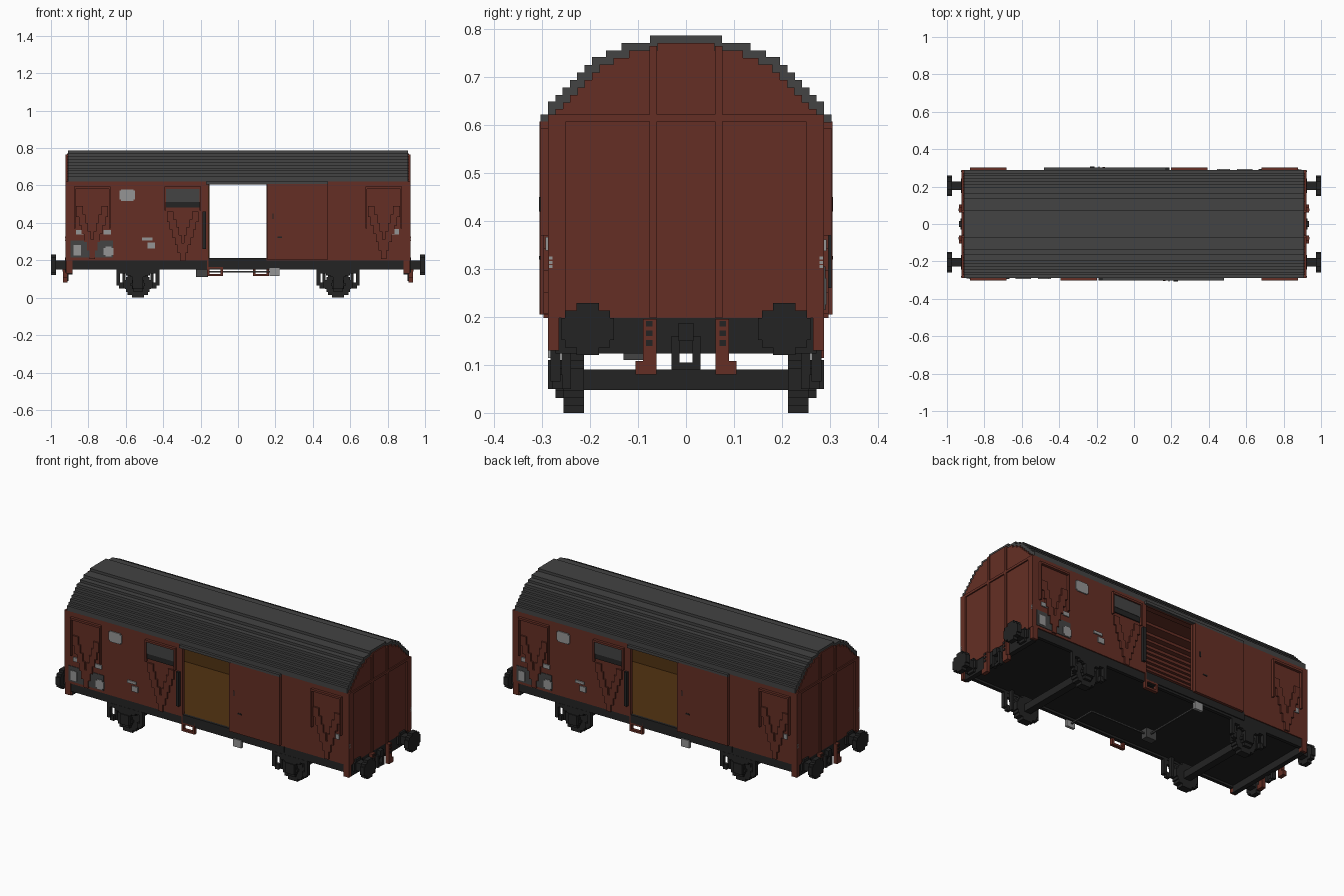
import bpy, bmesh, math

if "Cube" in bpy.data.objects:
    bpy.data.objects.remove(bpy.data.objects["Cube"], do_unlink=True)

V = 1 / 64            # size of one block
SIDE = 18.4 * V       # side wall plane
OUT = SIDE + V        # raised side parts


def material(name, r, g, b):
    m = bpy.data.materials.new(name)
    m.use_nodes = True
    m.diffuse_color = (r, g, b, 1)
    m.node_tree.nodes["Principled BSDF"].inputs["Base Color"].default_value = (r, g, b, 1)
    return m


RED = material("oxide red", .130, .028, .018)
GREY = material("roof grey", .056, .056, .056)
DARK = material("frame black", .017, .017, .017)
LIGHT = material("light grey", .30, .30, .30)
WOOD = material("wood", .085, .033, .006)


def finish(name, bm, mat):
    bmesh.ops.recalc_face_normals(bm, faces=bm.faces)
    me = bpy.data.meshes.new(name)
    bm.to_mesh(me)
    bm.free()
    me.materials.append(mat)
    ob = bpy.data.objects.new(name, me)
    bpy.context.collection.objects.link(ob)
    return ob


def part(name, mat, boxes, copies="turn"):
    """Boxes (x0,x1,y0,y1,z0,z1), repeated by a half turn or in all four corners."""
    signs = {"one": [(1, 1)], "turn": [(1, 1), (-1, -1)], "ends": [(1, 1), (-1, 1)],
             "four": [(1, 1), (-1, 1), (1, -1), (-1, -1)]}[copies]
    bm = bmesh.new()
    for x0, x1, y0, y1, z0, z1 in boxes:
        for sx, sy in signs:
            vs = bmesh.ops.create_cube(bm, size=1)["verts"]
            for v in vs:
                v.co.x = sx * (x1 if v.co.x > 0 else x0)
                v.co.y = sy * (y1 if v.co.y > 0 else y0)
                v.co.z = z1 if v.co.z > 0 else z0
    return finish(name, bm, mat)


def rows(rad):
    """Half width and height of each block row of a stepped disc."""
    n = round(rad / V * 2)
    for k in range(n):
        z = (k - n / 2 + .5) * V
        w = max(1.5, round(math.sqrt(rad * rad - z * z) / V * 2 - .2) / 2) * V
        yield w, z - V / 2, z + V / 2


def wheel_disc(cx, cz, rad, y0, y1):
    return [(cx - w, cx + w, y0, y1, cz + a, cz + b) for w, a, b in rows(rad)]


def buffer_disc(cy, cz, rad, x0, x1):
    return [(x0, x1, cy - w, cy + w, cz + a, cz + b) for w, a, b in rows(rad)]


# Stepped roof arch: half width and top of each step, from the crown down
HALF = [.075, .135, .167, .196, .212, .227, .242, .258, .272, SIDE]
TOPS = [.787, .772, .756, .742, .726, .710, .694, .679, .663, .650]


def arch(inset, foot):
    """Stepped outline from the left eave over the crown to the right eave."""
    right = []
    for w, z in zip(HALF, TOPS):
        right += [(w - inset, z - inset)]
        nxt = TOPS.index(z) + 1
        right += [(w - inset, TOPS[nxt] - inset if nxt < len(TOPS) else foot)]
    return [(-y, z) for y, z in reversed(right)] + right


def prism(name, mat, outline, x0, x1):
    bm = bmesh.new()
    f = bm.faces.new([bm.verts.new((x0, y, z)) for y, z in outline])
    ext = bmesh.ops.extrude_face_region(bm, geom=[f])["geom"]
    bmesh.ops.translate(bm, vec=(x1 - x0, 0, 0),
                        verts=[g for g in ext if isinstance(g, bmesh.types.BMVert)])
    return finish(name, bm, mat)


# Roof, ceiling and end walls
prism("roof", GREY, arch(0, .62) + arch(V, .62)[::-1], -.908, .908)
prism("ceiling", RED, arch(V, .615) + arch(V * 1.4, .615)[::-1], -.9, .9)
for label, x0, x1 in (("left", .895, .915), ("right", -.915, -.895)):
    prism(label + "_end_wall", RED, arch(V, .198), x0, x1)
part("end_ribs", RED, [(.91, .922, .061, .076, .198, .765),
                       (.91, .922, .25, SIDE, .198, .622)], "four")
part("end_crossbars", RED, [(.91, .922, -SIDE, SIDE, .608, .622)], "ends")

# Side walls with a doorway, written for the front and turned for the back
part("side_walls", RED, [(-.92, -.157, -SIDE, -SIDE + V, .2, .622),
                         (.152, .92, -SIDE, -SIDE + V, .2, .622),
                         (-.157, .152, -SIDE, -SIDE + V, .608, .622)])
part("sliding_doors", RED, [(.155, .482, -OUT, -SIDE, .205, .608),
                            (.155, .168, -OUT - .002, -SIDE, .205, .608)])
part("door_linings", WOOD, [(.155, .56, -SIDE + V, -SIDE + V + .005, .21, .61)])
part("door_rails", GREY, [(-.17, .482, -OUT, -SIDE, .606, .622)])
part("door_handles", DARK, [(-.19, -.172, -OUT, -SIDE, .26, .46)])
part("door_latches", DARK, [(.185, .191, -OUT - .003, -OUT, .42, .45),
                            (.21, .235, -OUT - .003, -OUT, .32, .327)])
part("floor", WOOD, [(-.9, .9, -.272, .272, .2, .212)], "one")


# Stepped V braces below the ventilation panels
def brace(cx, top, foot, half):
    out = []
    steps = 6
    h = (top - foot) / steps
    for i in range(steps):
        w = half * (1 - i / steps)
        z = top - i * h
        for s in (-1, 1):
            a, b = sorted((cx + s * w, cx + s * max(0, w - .036)))
            out.append((a, b, -SIDE - V * .6, -SIDE, z - h * 1.3, z))
    return out


part("v_braces", RED, brace(-.78, .49, .22, .085) + brace(.78, .49, .22, .085)
     + brace(-.295, .46, .21, .085))
part("panel_frames", RED, [
    b for c, z in ((-.78, .49), (.78, .49), (-.295, .585)) for b in (
        (c - .098, c + .098, -OUT, -SIDE, .582, .594),
        (c - .098, c - .09, -OUT, -SIDE, z - .12, .594),
        (c + .09, c + .098, -OUT, -SIDE, z - .12, .594))])
part("vent_flaps", GREY, [(-.388, -.202, -SIDE - .008, -SIDE, .512, .582)])
part("vent_slots", DARK, [(-.388, -.202, -SIDE - .006, -SIDE, .482, .512)])

# Painted panels and plain marking patches
part("dark_panels", GREY, [(-.895, -.79, -SIDE - .003, -SIDE, .215, .305),
                           (-.77, -.668, -SIDE - .003, -SIDE, .215, .305)])
MARKS = [(-.592, .548, .042, .024), (-.592, .548, .034, .031), (-.86, .253, .02, .028),
         (-.692, .247, .027, .02), (-.692, .247, .016, .028), (-.845, .35, .02, .012),
         (-.7, .35, .02, .012), (-.485, .315, .028, .008), (-.465, .28, .02, .016),
         (.837, .353, .023, .014)]
part("marking_patches", LIGHT, [(x - w, x + w, -SIDE - .006, -SIDE, z - h, z + h)
                                for x, z, w, h in MARKS])
part("corner_marks", LIGHT, [(.915, .924, .278, .286, z, z + .006)
                             for z in (.302, .311, .32)], "four")

# Underframe
part("underframe", DARK, [(-.905, .905, -.27, .27, .165, .2)], "one")
part("side_sills", DARK, [(0, .905, .262, .282, .152, .2)], "four")
part("door_sills", DARK, [(-.157, .5, -SIDE, -SIDE + V, .165, .212)])
part("end_beams", DARK, [(.885, .912, -.272, .272, .124, .2)], "ends")
part("corner_posts", RED, [(.885, .92, .265, SIDE, .13, .2)], "four")

# Buffers, couplings and end hooks
part("buffers", DARK, buffer_disc(.205, .175, .0547, .972, 1.0)
     + buffer_disc(.205, .175, .025, .91, .972)
     + buffer_disc(.205, .175, .04, .91, .925), "four")
part("couplings", DARK, [(.91, .935, -.016, .016, .15, .187),
                         (.905, .928, -.03, -.014, .09, .16),
                         (.905, .928, .014, .03, .09, .16),
                         (.915, .925, -.03, .03, .09, .105)], "ends")
part("end_hooks", RED, [(.912, .935, .062, .09, .08, .196),
                        (.912, .935, .062, .105, .08, .108)], "four")
part("hook_gaps", DARK, [(.93, .938, .07, .083, z, z + .012)
                         for z in (.14, .16, .18)], "four")

# Wheels, axles, boxes and springs
AX, AZ = .535, 4.5 * V
part("wheels", DARK, wheel_disc(AX, AZ, AZ, .2125, .256), "four")
part("axles", DARK, [(AX - .021, AX + .021, -.22, .22, .048, .09)], "ends")
part("axle_boxes", DARK, wheel_disc(AX, AZ, .039, .25, .272)
     + [(AX - .028, AX + .028, .26, SIDE, .05, .11),
        (AX - .04, AX + .04, .265, .283, .11, .125),
        (AX - .065, AX + .065, .265, .283, .118, .135),
        (AX - .1, AX + .1, .265, .283, .13, .152)], "four")
part("spring_hangers", DARK, [
    b for s in (-1, 1) for b in (
        (AX + s * .105 - .01, AX + s * .105 + .01, .262, .283, .065, .152),
        (AX + s * .088 - .012, AX + s * .088 + .012, .258, .278, .05, .08),
        (AX + s * .075 - .008, AX + s * .075 + .008, .24, .26, .05, .165))], "four")

# Door steps, brake rods and boxes
part("door_steps", RED, [(-.165, -.152, -SIDE, -.268, .115, .2),
                         (-.093, -.08, -SIDE, -.268, .115, .2),
                         (-.165, -.08, -SIDE, -.268, .115, .127),
                         (-.165, -.08, -SIDE, -.268, .156, .168)])
part("brake_handles", LIGHT, [(.168, .222, -SIDE, -.272, .115, .16)])
part("brake_rods", GREY, [(-.19, .19, -.115, -.107, .135, .143),
                          (.186, .194, -.28, -.107, .135, .143),
                          (-.194, -.186, -.115, .28, .135, .143)], "one")
part("brake_box", GREY, [(-.225, -.16, -.13, -.09, .11, .168)], "one")
